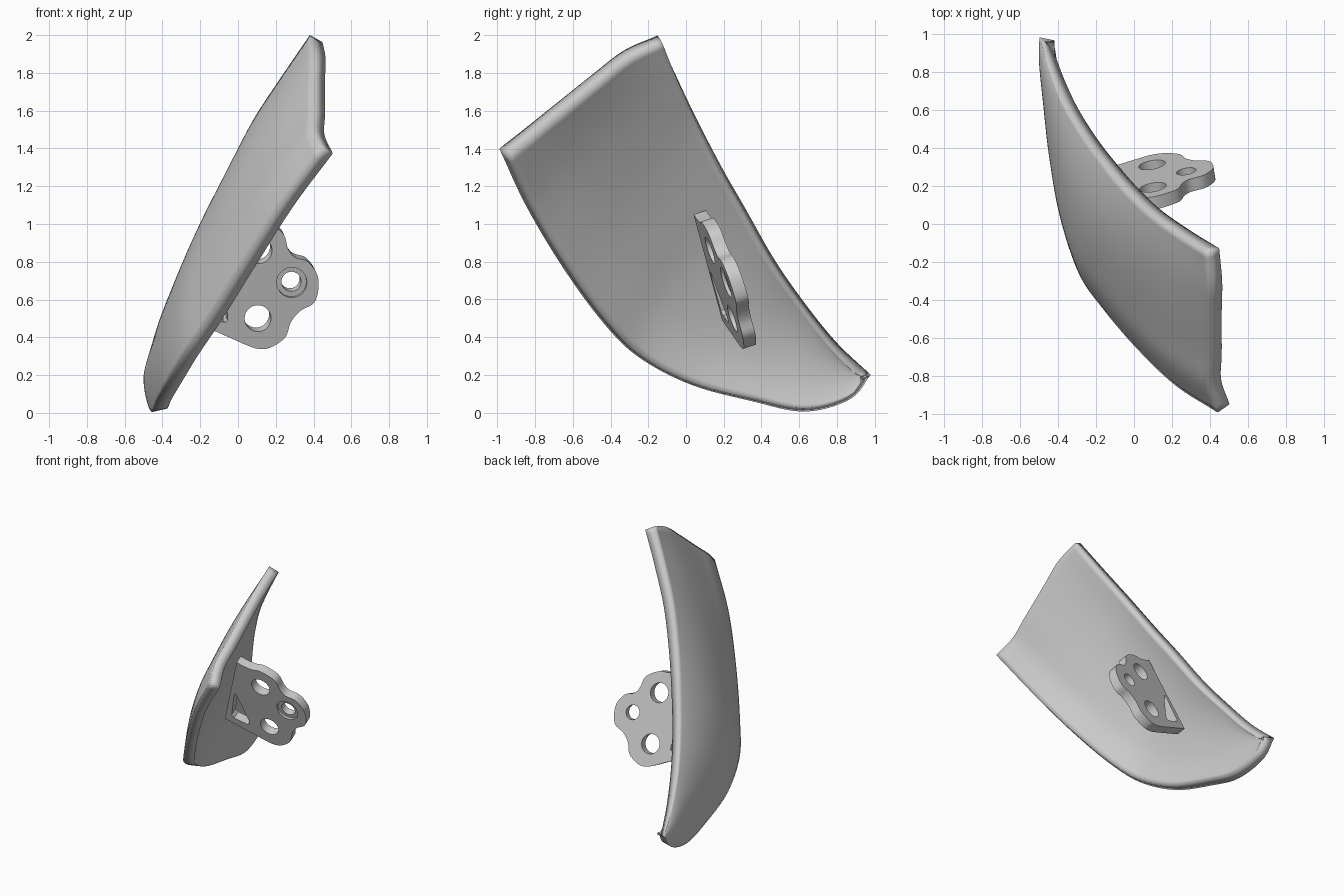
import bpy, bmesh, math
from mathutils import Vector

if "Cube" in bpy.data.objects:
    bpy.data.objects.remove(bpy.data.objects["Cube"])


def spline(pts, n, ends=True):
    """Sample n+1 points of a Catmull-Rom curve through pts."""
    p = [Vector(q) for q in pts]
    p = [p[0] * 2 - p[1]] + p + [p[-1] * 2 - p[-2]]
    out = []
    for k in range(n + 1):
        f = k / n * (len(pts) - 1)
        i = min(int(f), len(pts) - 2)
        t = f - i
        a, b, c, d = p[i:i + 4]
        out.append(0.5 * (2 * b + (c - a) * t + (2 * a - 5 * b + 4 * c - d) * t * t
                          + (3 * b - a - 3 * c + d) * t ** 3))
    return out


def finish(bm, name, angle=35):
    mesh = bpy.data.meshes.new(name)
    bm.to_mesh(mesh)
    bm.free()
    ob = bpy.data.objects.new(name, mesh)
    bpy.context.collection.objects.link(ob)
    bpy.ops.object.select_all(action='DESELECT')
    ob.select_set(True)
    bpy.context.view_layer.objects.active = ob
    bpy.ops.object.shade_smooth_by_angle(angle=math.radians(angle))
    return ob


# Curved shell: patch between three outer edge curves meeting at three corners
A, B, C = (.38, -.15, 2.0), (.44, -.99, 1.40), (-.495, .98, .20)
NS, NT = 56, 28
side = spline([A, (.23, -.05, 1.78), (.08, .06, 1.55), (-.05, .19, 1.30), (-.155, .316, 1.08),
               (-.27, .47, .81), (-.37, .63, .58), (-.44, .80, .37), C], NS)
lower = spline([B, (.22, -.85, 1.10), (.02, -.66, .78), (-.16, -.45, .49), (-.29, -.26, .30),
                (-.38, .02, .15), (-.43, .35, .06), (-.455, .63, .005), (-.485, .87, .07), C], NS)
top = spline([A, (.40, -.33, 1.92), (.40, -.5, 1.79), (.40, -.7, 1.63), (.395, -.85, 1.51), B], NT)
out_dir = Vector((-.92, -.25, .3))

bm = bmesh.new()
rows = []
for i in range(NS):
    s = i / NS
    h = .075 * math.sin(math.pi * s) ** .8
    row = []
    for j in range(NT + 1):
        t = j / NT
        p = side[i].lerp(lower[i], t)
        p += (top[j] - top[0].lerp(top[-1], t)) * (1 - s) ** 2
        p += out_dir * h * 4 * t * (1 - t)
        row.append(bm.verts.new(p))
    rows.append(row)
tip = bm.verts.new(C)
for j in range(NT):
    for i in range(NS - 1):
        bm.faces.new((rows[i][j], rows[i + 1][j], rows[i + 1][j + 1], rows[i][j + 1]))
    bm.faces.new((rows[-1][j], tip, rows[-1][j + 1]))
shell = finish(bm, "curved_shell")
mod = shell.modifiers.new("thickness", 'SOLIDIFY')
mod.thickness = .08
mod.offset = -1

# Mounting bracket: flat tilted plate with lobed outline and holes
depth = Vector((-.16, 1, .33)).normalized() * .07


def on_plane(x, z):
    return Vector((x, .245 + .16 * (x - .105) - .33 * (z - .5), z))


def circle(cx, cz, r, n=32):
    return [(cx + r * math.cos(2 * math.pi * k / n), cz + r * math.sin(2 * math.pi * k / n))
            for k in range(n)]


lobes = spline([(x, z, 0) for x, z in [
    (0, 1.03), (.07, 1.01), (.13, 1.01), (.2, .98), (.245, .94), (.265, .87), (.3, .825),
    (.37, .80), (.42, .73), (.425, .65), (.40, .58), (.33, .54), (.28, .48), (.25, .40),
    (.17, .345), (.1, .34), (.03, .365)]], 80)
outline = [(-.25, .49), (-.04, 1.05)] + [(v.x, v.y) for v in lobes]
slot = [(-.185, .54), (-.13, .72), (-.12, .745), (-.108, .74), (-.055, .52), (-.055, .49),
        (-.07, .478), (-.17, .515)]
through = [outline, slot, circle(.105, .50, .07), circle(.11, .86, .07)]

bm = bmesh.new()


def ring(pts, f):
    vs = [bm.verts.new(on_plane(*p) + depth * f) for p in pts]
    es = [bm.edges.new((vs[k], vs[(k + 1) % len(vs)])) for k in range(len(vs))]
    return vs, es


def wall(a, b):
    n = len(a)
    for k in range(n):
        bm.faces.new((a[k], a[(k + 1) % n], b[(k + 1) % n], b[k]))


front = [ring(p, 0) for p in through]
back = [ring(p, 1) for p in through]
# stepped hole at the bracket tip
step = [ring(circle(.285, .69, r), f) for r, f in ((.08, 0), (.08, .25), (.052, .25), (.052, 1))]
normal = depth.normalized()
for loops in (front + [step[0]], back + [step[3]]):
    bmesh.ops.triangle_fill(bm, use_beauty=True, normal=normal, edges=[e for l in loops for e in l[1]])
for a, b in list(zip(front, back)) + list(zip(step, step[1:])):
    wall(a[0], b[0])
bmesh.ops.recalc_face_normals(bm, faces=bm.faces[:])
finish(bm, "mounting_bracket", 30)
